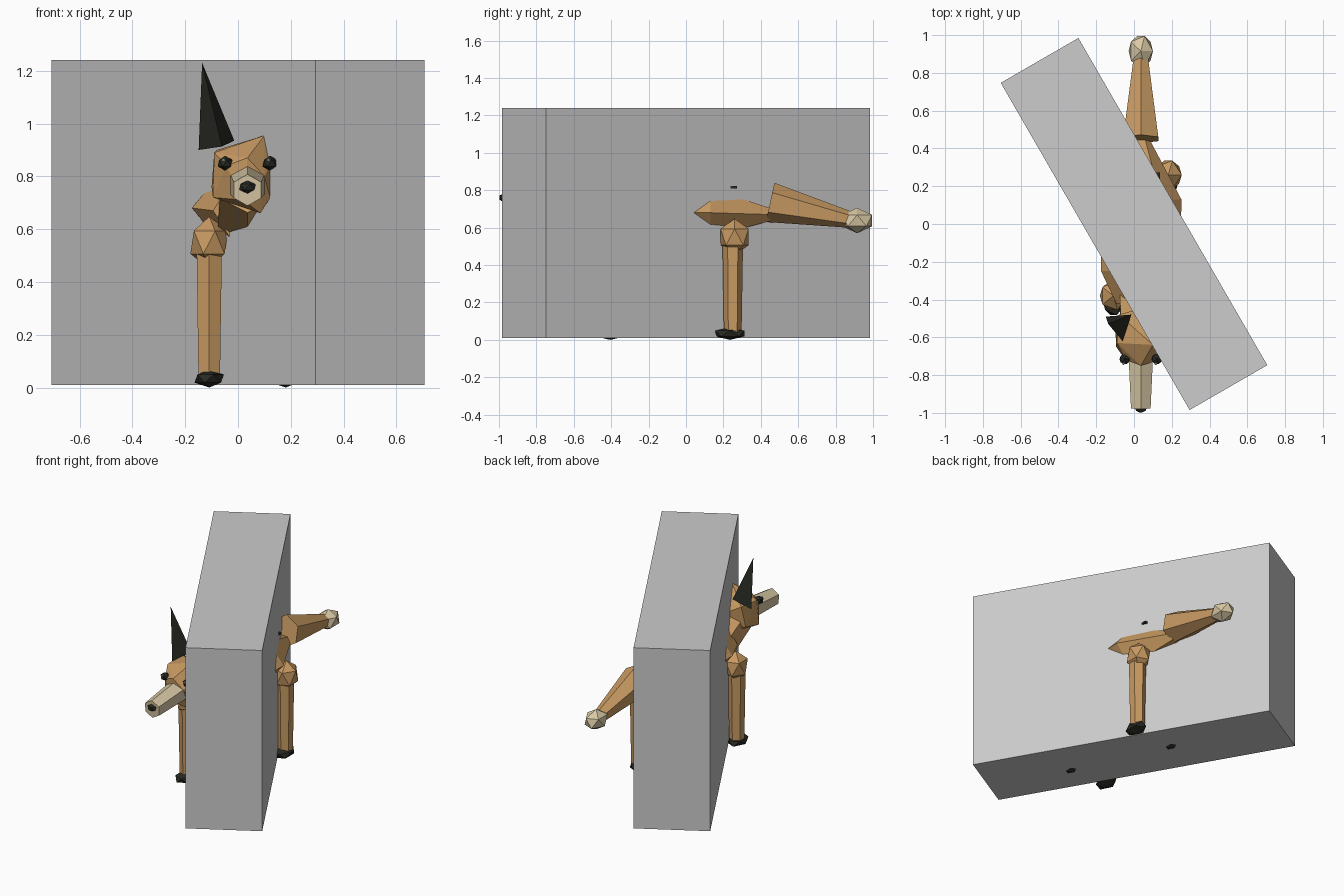
import bpy, bmesh, math
from mathutils import Vector, Matrix

if "Cube" in bpy.data.objects:
    bpy.data.objects.remove(bpy.data.objects["Cube"])

C = 0.036  # centre line of the animal in x


def material(name, rgb):
    m = bpy.data.materials.new(name)
    lin = [(c / 255 / 12.92 if c < 11 else ((c / 255 + 0.055) / 1.055) ** 2.4) for c in rgb]
    m.diffuse_color = (*lin, 1)
    m.use_nodes = True
    m.node_tree.nodes["Principled BSDF"].inputs["Base Color"].default_value = m.diffuse_color
    return m


TAN = material("tan fur", (200, 154, 98))
CREAM = material("cream fur", (216, 200, 164))
DARK = material("black fur", (40, 42, 35))
GREY = material("grey block", (204, 204, 204))
GLINT = material("eye glint", (215, 215, 215))


def finish(bm, name, mat):
    bmesh.ops.recalc_face_normals(bm, faces=bm.faces)
    me = bpy.data.meshes.new(name)
    bm.to_mesh(me)
    bm.free()
    me.materials.append(mat)
    ob = bpy.data.objects.new(name, me)
    bpy.context.collection.objects.link(ob)
    return ob


def ball(name, loc, size, mat):
    bm = bmesh.new()
    bmesh.ops.create_icosphere(bm, subdivisions=1, radius=1,
                               matrix=Matrix.LocRotScale(Vector(loc), None, Vector(size)))
    return finish(bm, name, mat)


def tube(name, a, b, ra, rb, mat, sides=6):
    a, b = Vector(a), Vector(b)
    d = b - a
    rot = d.to_track_quat('Z', 'Y')
    bm = bmesh.new()
    bmesh.ops.create_cone(bm, cap_ends=True, segments=sides, radius1=ra, radius2=rb,
                          depth=d.length, matrix=Matrix.LocRotScale((a + b) / 2, rot, None))
    return finish(bm, name, mat)


def hull(name, pts, mat):
    bm = bmesh.new()
    for p in pts:
        bm.verts.new(p)
    bmesh.ops.convex_hull(bm, input=bm.verts)
    return finish(bm, name, mat)


def block(name, loc, size, mat, angle=0):
    bm = bmesh.new()
    bmesh.ops.create_cube(bm, size=1, matrix=Matrix.Translation(loc)
                          @ Matrix.Rotation(angle, 4, 'Z') @ Matrix.Diagonal((*size, 1)))
    return finish(bm, name, mat)


# large slanted block
block("slanted_block", (0, 0, 0.625), (2.0, 0.475, 1.23), GREY, math.radians(-60))

# body: six-sided rings along y, tapering to the rump
bm = bmesh.new()
rings = []
for y, z, rx, rz in [(-0.42, 0.67, 0.13, 0.12), (-0.25, 0.68, 0.21, 0.15),
                     (0.13, 0.68, 0.215, 0.15), (0.45, 0.67, 0.045, 0.04)]:
    rings.append([bm.verts.new((C + rx * math.cos(k * math.pi / 3), y,
                                z + rz * math.sin(k * math.pi / 3))) for k in range(6)])
for r, s in zip(rings, rings[1:]):
    for k in range(6):
        bm.faces.new((r[k], r[(k + 1) % 6], s[(k + 1) % 6], s[k]))
bm.faces.new(rings[0])
bm.faces.new(rings[-1])
finish(bm, "body", TAN)

# dark back patch
block("back_patch", (C, 0.01, 0.817), (0.202, 0.524, 0.014), DARK)

# neck and head
tube("neck", (C, -0.36, 0.66), (C, -0.58, 0.77), 0.13, 0.12, TAN)
hull("head", [(-0.09, -0.63, 0.89), (0.10, -0.64, 0.955), (0.132, -0.66, 0.86),
              (0.122, -0.68, 0.72), (0.085, -0.68, 0.66), (-0.095, -0.65, 0.72),
              (-0.045, -0.72, 0.84), (0.036, -0.75, 0.87), (0.10, -0.73, 0.80),
              (0.02, -0.74, 0.71), (-0.08, -0.48, 0.90), (-0.10, -0.50, 0.76),
              (0.06, -0.44, 0.82), (0.15, -0.50, 0.86), (0.04, -0.50, 0.68)], TAN)

# muzzle and nose
tube("muzzle", (C, -0.71, 0.768), (C, -0.975, 0.748), 0.074, 0.060, CREAM)
ball("nose", (C, -0.974, 0.76), (0.035, 0.027, 0.025), DARK)

# eyes, ears and legs on both sides
for side, s in (("left", -1), ("right", 1)):
    ball(f"{side}_eye", (C + s * 0.085, -0.715, 0.85), (0.031, 0.031, 0.028), DARK)
    ball(f"{side}_eye_glint", (C + s * 0.085 - 0.006, -0.74, 0.862), (0.007, 0.007, 0.007), GLINT)
    hull(f"{side}_ear", [(C + s * dx, y, z) for dx, y, z in
                         [(0.185, -0.49, 0.90), (0.05, -0.48, 0.935),
                          (0.097, -0.62, 0.913), (0.172, -0.53, 1.23)]], DARK)
    x = C + s * 0.145
    for end, y in (("front", -0.39), ("hind", 0.25)):
        ball(f"{side}_{end}_hip", (x, y + 0.01, 0.55), (0.08, 0.088, 0.098), TAN)
        tube(f"{side}_{end}_leg", (x, y, 0.03), (x, y, 0.52), 0.047, 0.055, TAN)
        ball(f"{side}_{end}_foot", (x, y - 0.015, 0.034), (0.062, 0.09, 0.034), DARK)

# tail with a pale tip
tube("tail", (C, 0.45, 0.735), (C, 0.89, 0.64), 0.107, 0.042, TAN)
ball("tail_tip", (C, 0.915, 0.638), (0.072, 0.094, 0.068), CREAM)
